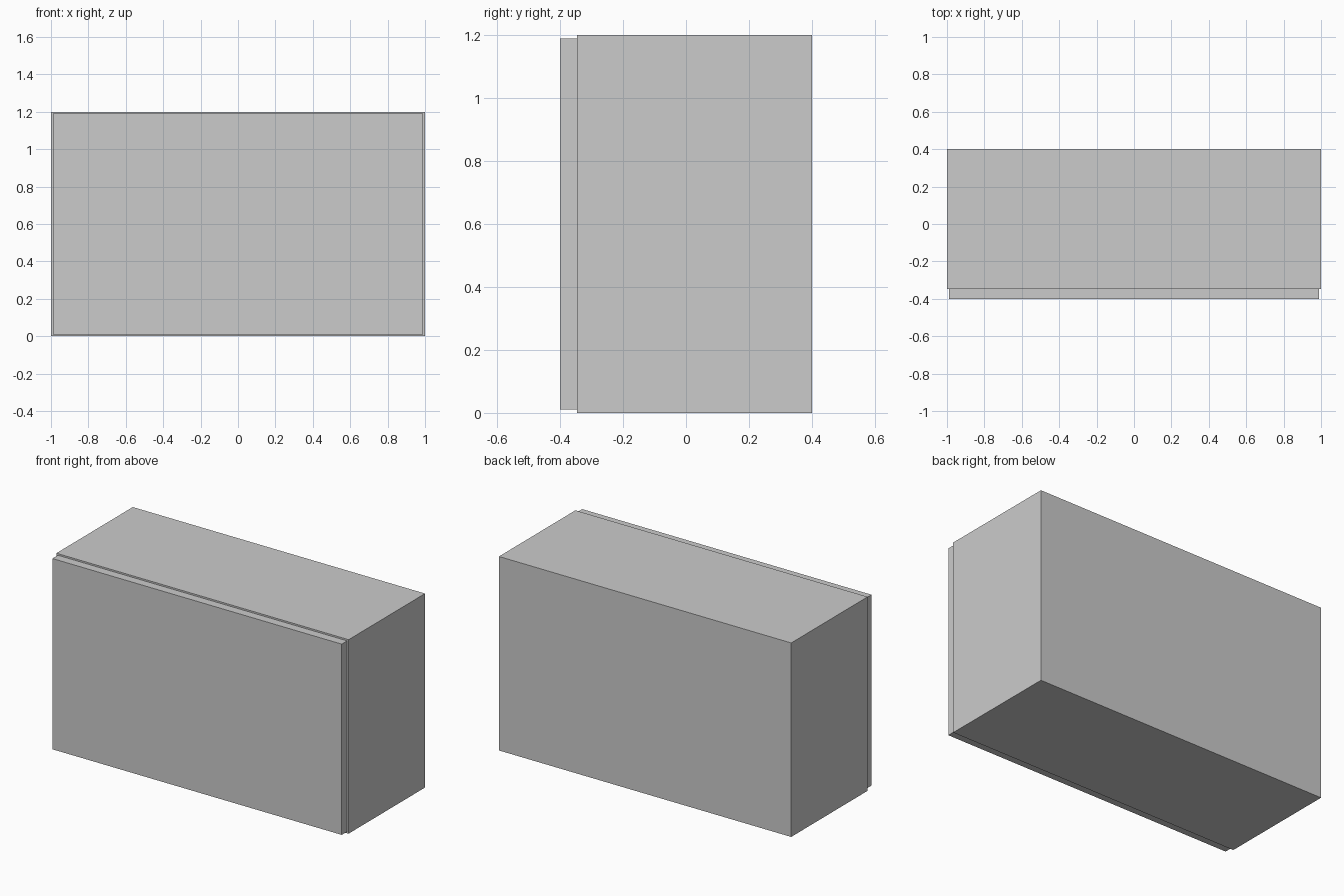
import bpy, bmesh
from mathutils import Vector

if "Cube" in bpy.data.objects:
    bpy.data.objects.remove(bpy.data.objects["Cube"])


def box(name, lo, hi, open_front=False):
    """Axis-aligned panel between two corners, optionally without its front face."""
    lo, hi = Vector(lo), Vector(hi)
    bm = bmesh.new()
    bmesh.ops.create_cube(bm, size=1)
    for v in bm.verts:
        v.co = Vector(a + (b - a) * (c + 0.5) for a, b, c in zip(lo, hi, v.co))
    if open_front:
        front = [f for f in bm.faces if f.normal.y < -0.5]
        bmesh.ops.delete(bm, geom=front, context='FACES_ONLY')
    mesh = bpy.data.meshes.new(name)
    bm.to_mesh(mesh)
    bm.free()
    obj = bpy.data.objects.new(name, mesh)
    bpy.context.collection.objects.link(obj)
    return obj


W, D, H = 1.0, 0.4, 1.2   # half width, half depth, height
T = 0.05                  # board thickness
SEAM = -0.347             # where the door meets the carcass
GAP = 0.01                # door is slightly smaller than the carcass

# Top, bottom and back boards as one open-fronted shell
shell = box("carcass_shell", (-W + T, SEAM, 0), (W - T, D, H), open_front=True)
solid = shell.modifiers.new("thickness", 'SOLIDIFY')
solid.thickness = T
solid.offset = -1
solid.use_even_offset = True

# Side panels
for name, s in (("left_side", -1), ("right_side", 1)):
    x0, x1 = sorted((s * (W - T), s * W))
    box(name, (x0, SEAM, 0), (x1, D, H))

# Front door panel
box("door", (-W + GAP, -D, GAP), (W - GAP, SEAM, H - GAP))
